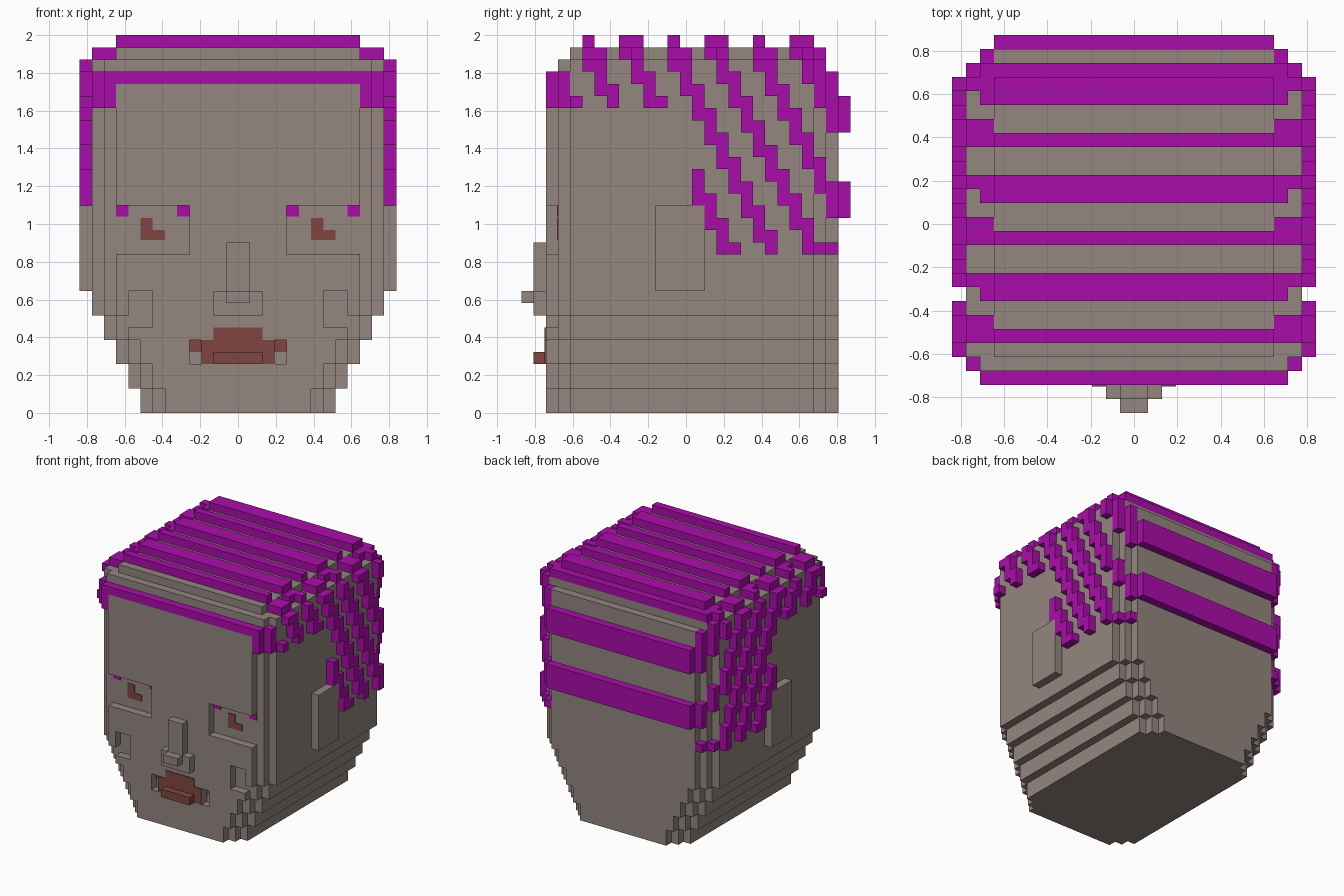
import bpy, bmesh
from mathutils import Vector

old = bpy.data.objects.get("Cube")
if old:
    bpy.data.objects.remove(old, do_unlink=True)

U = 2 / 31                      # edge of one block
ORIGIN = Vector((0, -13.5, 0))  # block grid offset


def material(name, rgb):
    m = bpy.data.materials.new(name)
    m.use_nodes = True
    m.diffuse_color = (*rgb, 1)
    m.node_tree.nodes["Principled BSDF"].inputs["Base Color"].default_value = (*rgb, 1)
    return m


SKIN = material("grey_brown_skin", (0.292, 0.238, 0.212))
HAIR = material("purple_hair", (0.402, 0.004, 0.402))
BROWN = material("red_brown", (0.216, 0.061, 0.051))

STEPS = [Vector(d) for d in ((1, 0, 0), (-1, 0, 0), (0, 1, 0),
                             (0, -1, 0), (0, 0, 1), (0, 0, -1))]


def block(x, y, z):
    """All cells in three half-open ranges."""
    return {(i, j, k) for i in range(*x) for j in range(*y) for k in range(*z)}


def both(x, y, z):
    """A block and its mirror image."""
    return block(x, y, z) | block((-x[1], -x[0]), y, z)


def finish(name, bm, mat):
    mesh = bpy.data.meshes.new(name)
    bm.to_mesh(mesh)
    bm.free()
    mesh.materials.append(mat)
    obj = bpy.data.objects.new(name, mesh)
    bpy.context.collection.objects.link(obj)


def build(name, cells, mat):
    """Skin a set of cells with its exposed faces and merge flat areas."""
    bm = bmesh.new()
    half = Vector((0.5, 0.5, 0.5))
    for c in cells:
        centre = Vector(c) + half + ORIGIN
        for d in STEPS:
            if tuple(int(a + b) for a, b in zip(c, d)) in cells:
                continue
            u = Vector((d.y, d.z, d.x)) * 0.5
            v = d.cross(u)
            mid = centre + d * 0.5
            bm.faces.new([bm.verts.new((mid + a * u + b * v) * U)
                          for a, b in ((-1, -1), (1, -1), (1, 1), (-1, 1))])
    bmesh.ops.remove_doubles(bm, verts=bm.verts, dist=U * 0.01)
    bmesh.ops.dissolve_limit(bm, angle_limit=0.01, verts=bm.verts, edges=bm.edges)
    finish(name, bm, mat)


def plate(name, x, z, y, mat):
    """Thin painted plate in front of the plane y."""
    bm = bmesh.new()
    bmesh.ops.create_cube(bm, size=1)
    for v in bm.verts:
        v.co = Vector((x[0] if v.co.x < 0 else x[1],
                       y - 0.1 if v.co.y < 0 else y,
                       z[0] if v.co.z < 0 else z[1]))
        v.co = (v.co + ORIGIN) * U
    finish(name, bm, mat)


# Head: tiers widening upward, stepped vertical corners, stepped crown
FRONT, BACK, TOP = 2, 25, 30
head = set()
for k in range(TOP):
    width = min(8 + k // 2, 12) if k < TOP - 1 else 10
    for j in range(FRONT, BACK + 1):
        inset = min(j - FRONT, BACK - j, 2)
        crown = (27 if j == FRONT else 28, 29, TOP)[inset]
        if k < crown:
            w = min(width, 10 + inset) if k == TOP - 1 else width - 2 + inset
            head |= block((-w, w), (j, j + 1), (k, k + 1))

# Hair: woven diagonal bands one block thick, laid over the head
shell = {tuple(int(a + b) for a, b in zip(c, d)) for c in head for d in STEPS} - head


def is_hair(cell):
    i, j, k = cell
    j -= 5
    across = i if i >= 0 else -1 - i
    if j < -1 or k < (13 if j >= 9 else 25):
        return False
    if j == 20 and k == 13:
        return across >= 10
    band = (k + 2 * min(j, 20)) % 7
    if j in (19, 20) and k >= 26:
        return band <= 4
    if k >= 29:
        return band in (1, 2, 3) or (band == 0 and k == 29 and across == 10)
    return band <= 2


hair = {c for c in shell if is_hair(c)}
# Hairline framing the forehead
hair |= block((-11, 11), (2, 3), (27, 28))
hair |= both((10, 11), (2, 3), (25, 28)) | both((11, 12), (3, 4), (25, 28))

# Recesses: eye sockets, cheek hollows, mouth corners
head -= both((4, 10), (2, 3), (13, 17))
head -= both((7, 9), (2, 3), (7, 10))
head -= both((3, 4), (2, 3), (4, 6))

build("head", head, SKIN)
build("hair", hair, HAIR)

# Ears, nose and lower lip
build("right_ear", block((-13, -12), (11, 15), (10, 17)), SKIN)
build("left_ear", block((12, 13), (11, 15), (10, 17)), SKIN)
nose = block((-1, 1), (1, 2), (8, 14)) | block((-2, 2), (1, 2), (8, 10))
build("nose", nose | block((-1, 1), (0, 1), (9, 10)), SKIN)
build("lower_lip", block((-2, 2), (1, 2), (4, 5)), BROWN)

# Painted mouth
plate("mouth", (-3, 3), (4, 6), 2, BROWN)
plate("upper_lip", (-2, 2), (6, 7), 2, BROWN)

# Painted eyes, brow corners and mouth corners
for side, x in (("right", -8), ("left", 6)):
    plate(side + "_pupil", (x, x + 1), (14.2, 16), 3, BROWN)
    plate(side + "_pupil_foot", (x + 1, x + 2), (14.2, 15), 3, BROWN)
for side, s in (("right", -1), ("left", 1)):
    for part, a in (("inner", 4), ("outer", 9)):
        plate(f"{side}_{part}_brow", sorted((s * a, s * (a + 1))), (16.1, 17), 3, HAIR)
    plate(side + "_mouth_corner", sorted((s * 3, s * 4)), (5, 6), 3, BROWN)
